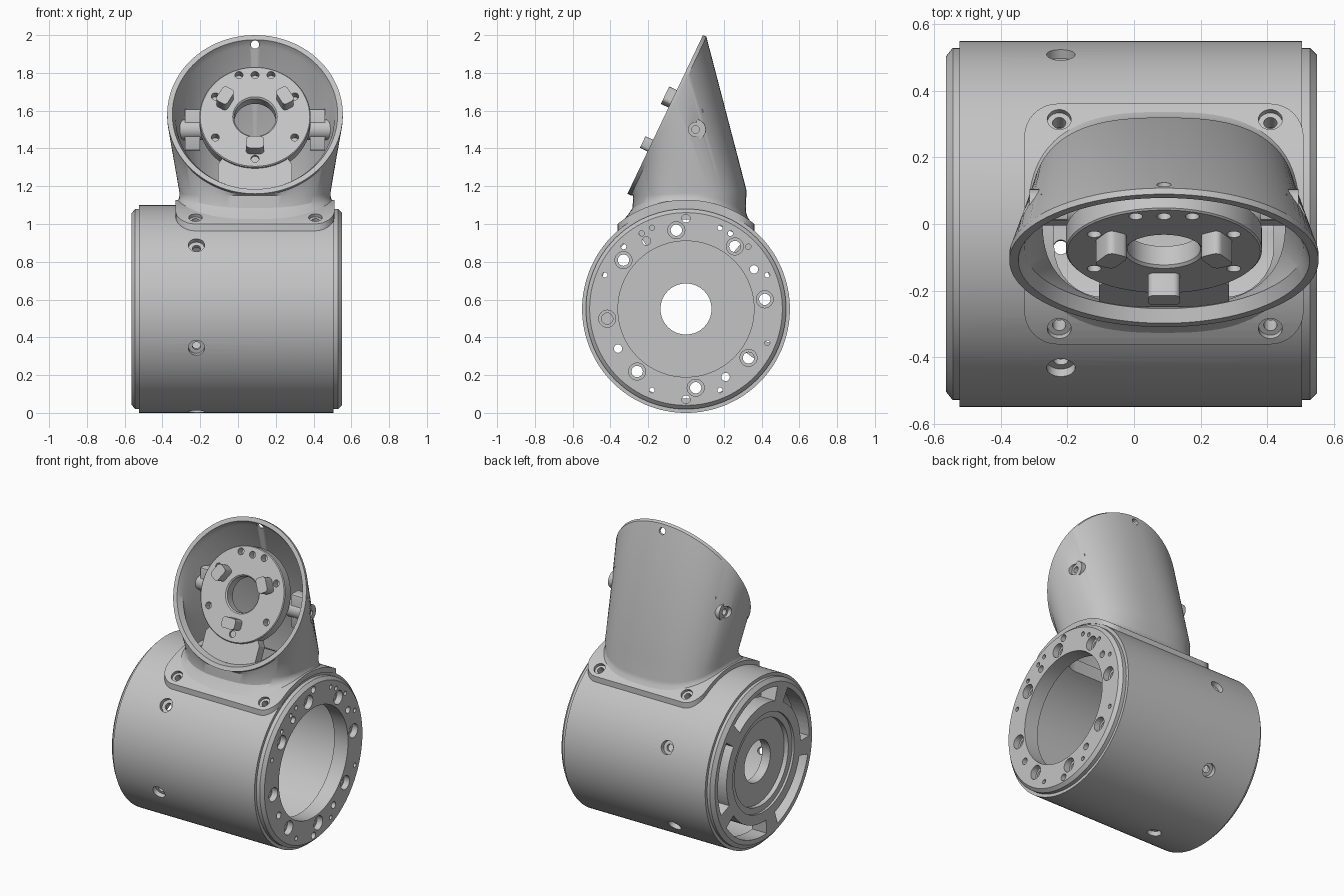
import bpy, bmesh
from math import sin, cos, pi, sqrt, radians, copysign
from mathutils import Matrix, Vector

cube = bpy.data.objects.get("Cube")
if cube:
    bpy.data.objects.remove(cube)

metal = bpy.data.materials.new("grey metal")
metal.use_nodes = True
grey = (0.55, 0.55, 0.55, 1)
metal.diffuse_color = grey
metal.node_tree.nodes["Principled BSDF"].inputs["Base Color"].default_value = grey

CX, AXIS_Z = 0.09, 0.55               # neck centre, barrel axis height
T, Rot = Matrix.Translation, Matrix.Rotation
BARREL = T((0, 0, AXIS_Z)) @ Rot(pi / 2, 4, 'Y')      # local z runs along +x
# Tilted frame of the socket: local z points out of the opening
UP, OUT = Vector((0, 0.43, 0.903)), Vector((0, -0.903, 0.43))
SOCKET = T((CX, -0.11, 1.58)) @ Matrix(((1, 0, 0), UP, OUT)).transposed().to_4x4()


def loft(bm, rings, closed):
    """Bridge rings of equal length; optionally join last to first."""
    vs = [[bm.verts.new(p) for p in ring] for ring in rings]
    n = len(vs[0])
    for i in range(len(vs) if closed else len(vs) - 1):
        a, b = vs[i], vs[(i + 1) % len(vs)]
        for j in range(n):
            k = (j + 1) % n
            bm.faces.new((a[j], a[k], b[k], b[j]))


def lathe(bm, profile, mat, seg=24):
    """Spin (radius, height) points about local z; solid if it ends on the axis."""
    rings = [[mat @ Vector((r * cos(2 * pi * j / seg), r * sin(2 * pi * j / seg), h))
              for j in range(seg)] for r, h in profile]
    loft(bm, rings, profile[0][0] > 0)


def prism(bm, pts, low, high, mat):
    """Extrude a 2D outline along local z."""
    a = [bm.verts.new(mat @ Vector((x, y, low))) for x, y in pts]
    b = [bm.verts.new(mat @ Vector((x, y, high))) for x, y in pts]
    bm.faces.new(a[::-1])
    bm.faces.new(b)
    for i in range(len(a)):
        j = (i + 1) % len(a)
        bm.faces.new((a[i], a[j], b[j], b[i]))


def pin(bm, mat, hole, head=0.0, sink=0.04, depth=0.3):
    """Drill shape, with an optional counterbore, entering at local z = 0."""
    if head:
        prof = [(0, -depth), (hole, -depth), (hole, -sink), (head, -sink), (head, .05), (0, .05)]
    else:
        prof = [(0, -depth), (hole, -depth), (hole, .05), (0, .05)]
    lathe(bm, prof, mat)


def rounded(hx, hy, r, steps=8):
    """Rounded rectangle outline."""
    pts = []
    for q, (sx, sy) in enumerate(((1, 1), (-1, 1), (-1, -1), (1, -1))):
        for i in range(steps + 1):
            a = (q + i / steps) * pi / 2
            pts.append((sx * (hx - r) + r * cos(a), sy * (hy - r) + r * sin(a)))
    return pts


def finish(name, bm):
    bmesh.ops.remove_doubles(bm, verts=bm.verts, dist=1e-5)
    bmesh.ops.recalc_face_normals(bm, faces=bm.faces)
    me = bpy.data.meshes.new(name)
    bm.to_mesh(me)
    bm.free()
    me.materials.append(metal)
    ob = bpy.data.objects.new(name, me)
    bpy.context.collection.objects.link(ob)
    return ob


def activate(ob):
    bpy.ops.object.select_all(action='DESELECT')
    ob.select_set(True)
    bpy.context.view_layer.objects.active = ob


def cut(ob, cutter, operation='DIFFERENCE'):
    activate(ob)
    mod = ob.modifiers.new("cut", 'BOOLEAN')
    mod.object, mod.operation, mod.solver = cutter, operation, 'EXACT'
    bpy.ops.object.modifier_apply(modifier=mod.name)


def radial(x, angle, radius):
    """Frame on the barrel surface, facing outward; angle is tilt from vertical."""
    return T((x, 0, AXIS_Z)) @ Rot(angle, 4, 'X') @ T((0, 0, radius))


# Hollow barrel with a ring at one end and a recessed wall at the other
bm = bmesh.new()
lathe(bm, [(.505, -.565), (.53, -.545), (.53, -.525), (.55, -.525), (.55, .505),
           (.53, .505), (.53, .53), (.51, .55), (.36, .55), (.36, .45), (.5, .45),
           (.5, -.46), (.135, -.46), (.135, -.52), (.28, -.52), (.28, -.55),
           (.32, -.55), (.32, -.565)], BARREL, 128)
barrel = finish("barrel", bm)

# Holes in the ring face, given as y and z from the barrel axis
bm = bmesh.new()
END = T((0.55, 0, AXIS_Z))
face_pin = lambda y, z, *size: pin(bm, END @ T((0, y, z)) @ Rot(pi / 2, 4, 'Y'), *size)
for k in range(8):
    a = radians(7 + 45 * k)
    face_pin(.42 * cos(a), .42 * sin(a), .03, .045)
for y, z in ((0, .48), (0, -.48), (-.21, .36), (.36, .21), (.21, -.36), (-.36, -.21)):
    face_pin(y, z, .022)
for s in (-1, 1):
    for y, z in ((.18, .43), (.43, .18), (.43, -.18), (.18, -.43), (.33, .33), (.235, .4)):
        if (s, y, z) != (-1, .43, -.18):
            face_pin(s * y, z, .014)
# Arc slots through the opposite end
for k in range(5):
    arc = [radians(187 + 72 * k + 7 + i * 58 / 12) for i in range(13)]
    pts = [(.385 * cos(a), .385 * sin(a)) for a in arc]
    pts += [(.475 * cos(a), .475 * sin(a)) for a in reversed(arc)]
    prism(bm, [(-z, y) for y, z in pts], -.6, -.42, BARREL)
# Screw holes around the barrel
for k in range(1, 6):
    pin(bm, radial(-.22, radians(-8 + 60 * k), .55), .022, .043, .03, .1)
end_cutter = finish("barrel_cutter", bm)

# Neck opening and flange screws, shared by barrel and flange
bm = bmesh.new()
prism(bm, rounded(.33, .22, .15), .8, 1.3, T((CX, 0, 0)))
for x in (-.225, .41):
    for s in (-1, 1):
        pin(bm, radial(x, s * radians(33), .578), .02, .036, .02, .12)
neck_cutter = finish("neck_cutter", bm)
cut(barrel, end_cutter)
cut(barrel, neck_cutter)

# Curved saddle flange
bm = bmesh.new()
prism(bm, rounded(.42, .362, .1), .85, 1.3, T((CX, 0, 0)))
flange = finish("saddle_flange", bm)
bm = bmesh.new()
lathe(bm, [(.545, -.6), (.545, .6), (.578, .6), (.578, -.6)], BARREL, 128)
tube = finish("flange_cutter", bm)
cut(flange, tube, 'INTERSECT')
cut(flange, neck_cutter)

# Neck shell, lofted from the saddle to the tilted round rim
N = 96
turn = [2 * pi * j / N for j in range(N)]


def oval(ax, ay, cy, height, power=2.7):
    ring = []
    for t in turn:
        c, s = (copysign(abs(f(t)) ** (2 / power), f(t)) for f in (cos, sin))
        y = cy + ay * s
        ring.append(Vector((CX + ax * c, y, height(y, s))))
    return ring


def rim(r, depth):
    return [SOCKET @ Vector((r * cos(t), r * sin(t), -depth)) for t in turn]


saddle = lambda r: (lambda y, s: AXIS_Z + sqrt(r * r - y * y))
base = lambda y, s: 1.165 + .015 * s
bm = bmesh.new()
loft(bm, [oval(.412, .345, 0, saddle(.572)), oval(.402, .315, .01, saddle(.587)),
          oval(.4, .3, .017, saddle(.605)), oval(.4, .3, .02, base), rim(.465, .02),
          rim(.465, 0), rim(.438, 0), rim(.42, .04), oval(.365, .265, .02, base),
          oval(.365, .265, .02, saddle(.555))], True)
neck = finish("neck_shell", bm)
bm = bmesh.new()
for s in (-1, 1):
    pin(bm, T((CX + s * .45, .05, 1.5)) @ Rot(s * pi / 2, 4, 'Y'), .037, 0, 0, .12)
pin(bm, T((CX, .3, 1.95)) @ Rot(-pi / 2, 4, 'X'), .022, 0, 0, .4)
shell_cutter = finish("shell_cutter", bm)
cut(neck, shell_cutter)

# Mounting disc inside the socket
bm = bmesh.new()
lathe(bm, [(.11, -.1), (.295, -.1), (.295, -.035), (.29, -.03), (.118, -.03), (.11, -.038)],
      SOCKET, 64)
disc = finish("mounting_disc", bm)
bm = bmesh.new()
spots = [(sx * .21, sy * .12) for sx in (-1, 1) for sy in (-1, 1)]
for x, y in spots + [(-.085, .245), (0, .245), (.085, .245), (0, -.245)]:
    pin(bm, SOCKET @ T((x, y, -.03)), .021, 0, 0, .05)
disc_cutter = finish("disc_cutter", bm)
cut(disc, disc_cutter)

# Foot joining the disc to the lower wall
bm = bmesh.new()
prism(bm, [(-.195, -.42), (.195, -.42), (.195, -.27), (.15, -.2), (-.15, -.2), (-.195, -.27)],
      -.11, -.045, SOCKET)
foot = finish("disc_foot", bm)

# Three drive lugs
bm = bmesh.new()
for a in (30, 150, 270):
    prism(bm, rounded(.034, .048, .02, 4), -.05, .045,
          SOCKET @ Rot(radians(a), 4, 'Z') @ T((.183, 0, 0)))
lugs = finish("drive_lugs", bm)

# Side screw bosses with their brackets
bm = bmesh.new()
for s in (-1, 1):
    side = T((CX, .05, 1.5)) @ Rot(s * pi / 2, 4, 'Y')
    lathe(bm, [(.02, .26), (.055, .26), (.055, .405), (.02, .405)], side)
    prism(bm, rounded(.11, .04, .01, 2), .29, .37, side)
bosses = finish("side_bosses", bm)

for helper in (end_cutter, neck_cutter, tube, shell_cutter, disc_cutter):
    bpy.data.objects.remove(helper)
for ob in (barrel, flange, neck, disc, foot, lugs, bosses):
    activate(ob)
    bpy.ops.object.shade_smooth_by_angle(angle=radians(30))
